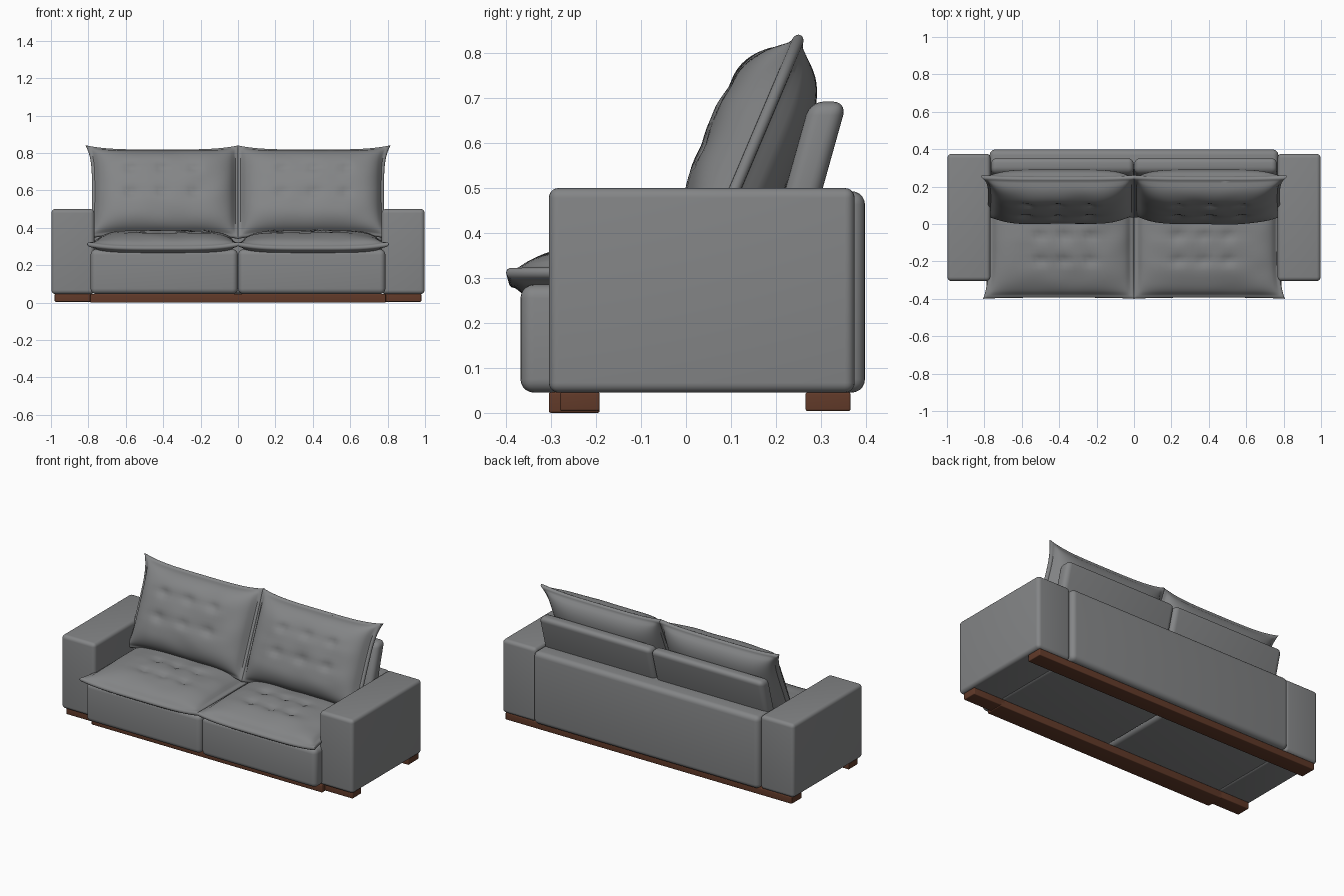
import bpy, bmesh, math
from mathutils import Matrix, Vector, noise

if "Cube" in bpy.data.objects:
    bpy.data.objects.remove(bpy.data.objects["Cube"])


def material(name, colour):
    m = bpy.data.materials.new(name)
    m.use_nodes = True
    m.diffuse_color = colour
    bsdf = m.node_tree.nodes["Principled BSDF"]
    bsdf.inputs["Base Color"].default_value = colour
    bsdf.inputs["Roughness"].default_value = 0.7
    return m


LEATHER = material("grey leather", (0.23, 0.235, 0.24, 1))
WOOD = material("brown wood", (0.12, 0.042, 0.022, 1))


def finish(bm, name, mat):
    bmesh.ops.recalc_face_normals(bm, faces=bm.faces)
    mesh = bpy.data.meshes.new(name)
    bm.to_mesh(mesh)
    bm.free()
    mesh.materials.append(mat)
    ob = bpy.data.objects.new(name, mesh)
    bpy.context.collection.objects.link(ob)
    bpy.ops.object.select_all(action='DESELECT')
    ob.select_set(True)
    bpy.context.view_layer.objects.active = ob
    bpy.ops.object.shade_smooth_by_angle(angle=math.radians(40))
    return ob


def box(name, lo, hi, radius, mat, lean=0.0):
    """Rounded box between two corners; lean shears y with height from the top."""
    lo, hi = Vector(lo), Vector(hi)
    bm = bmesh.new()
    bmesh.ops.create_cube(bm, size=1)
    for v in bm.verts:
        v.co = (lo + hi) / 2 + v.co * (hi - lo)
    bmesh.ops.bevel(bm, geom=bm.edges[:], offset=radius, segments=5,
                    profile=0.5, affect='EDGES')
    for v in bm.verts:
        v.co.y += lean * (v.co.z - hi.z)
    return finish(bm, name, mat)


def pillow(name, side, half, front, rear, tufts, pinch, place, sag=0.0, n=44):
    """Stuffed cushion with a piped seam: local x across, y along, z thick."""
    w, h = half
    rim = 0.013
    bm = bmesh.new()

    def point(i, j, face):
        u = math.sin(math.pi * (i / n - 0.5))
        v = math.sin(math.pi * (j / n - 0.5))
        # seam outline drawn in between the corners
        outer = pinch[0] if u > 0 else 0.004
        x = u * (w - outer * (1 - v ** 4))
        y = v * (h - pinch[1] * (1 - u ** 4))
        # piping thickness, then the stuffing
        edge = min((1 - abs(u)) * w, (1 - abs(v)) * h)
        t = rim * math.sqrt(max(0, 1 - max(0, 1 - edge / rim) ** 2))
        a, b = min(1, abs(u) * 1.06), min(1, abs(v) * 1.06)
        full = ((1 - a ** 5) * (1 - b ** 3.5)) ** 0.6
        t += full * (front if face > 0 else rear)
        if face > 0:
            for tx, ty in tufts:
                dx, dy = x - tx, y - ty
                t -= 0.014 * math.exp(-(dx * dx + dy * dy) / 0.0006)
                t -= 0.004 * math.exp(-dx * dx / 0.008 - dy * dy / 0.0005)
            t += full * 0.007 * noise.noise(Vector((x * 7, y * 9, side * 3)))
        z = face * t - sag * (1 - u ** 4) * max(0, -v)
        return place @ Vector((x, y, z))

    top, low = {}, {}
    for i in range(n + 1):
        for j in range(n + 1):
            top[i, j] = bm.verts.new(point(i, j, 1))
            border = i in (0, n) or j in (0, n)
            low[i, j] = top[i, j] if border else bm.verts.new(point(i, j, -1))
    for i in range(n):
        for j in range(n):
            for g in (top, low):
                bm.faces.new((g[i, j], g[i + 1, j], g[i + 1, j + 1], g[i, j + 1]))
    for v in bm.verts:
        v.co.x *= side
    return finish(bm, name, LEATHER)


# Seat, back and arm parts repeated on both sides
seat_tufts = [(x, y) for x in (-0.17, -0.03, 0.1) for y in (-0.11, 0.02)]
back_tufts = [(x, y) for x in (-0.17, 0.0, 0.17) for y in (-0.04, 0.1)]
seat_place = Matrix.Translation((0.402, -0.085, 0.312))
back_place = (Matrix.Translation((0.405, 0.148, 0.59))
              @ Matrix.Rotation(math.radians(67), 4, 'X'))

for side, tag in ((1, "left"), (-1, "right")):
    def span(x0, x1):
        return sorted((side * x0, side * x1))

    x0, x1 = span(0.768, 0.998)
    box(tag + "_arm", (x0, -0.305, 0.045), (x1, 0.375, 0.5), 0.022, LEATHER)
    x0, x1 = span(0.001, 0.788)
    box(tag + "_seat_base", (x0, -0.368, 0.045), (x1, 0.3, 0.285), 0.03, LEATHER)
    x0, x1 = span(0.001, 0.765)
    box(tag + "_back_bolster", (x0, 0.275, 0.4), (x1, 0.358, 0.692), 0.03,
        LEATHER, lean=0.28)
    pillow(tag + "_seat_cushion", side, (0.405, 0.315), 0.062, 0.045,
           seat_tufts, (0.03, 0.006), seat_place, sag=0.022)
    pillow(tag + "_back_cushion", side, (0.411, 0.272), 0.095, 0.09,
           back_tufts, (0.035, 0.025), back_place)
    # Set-back ends of the front rail
    x0, x1 = span(0.76, 0.98)
    box(tag + "_front_rail_end", (x0, -0.28, 0.004), (x1, -0.192, 0.046), 0.005, WOOD)

# Rear panel between the arms
box("back_panel", (-0.772, 0.24, 0.045), (0.772, 0.398, 0.493), 0.03, LEATHER)

# Wooden rails under the body
box("front_rail", (-0.79, -0.305, 0), (0.79, -0.192, 0.046), 0.005, WOOD)
box("rear_rail", (-0.98, 0.266, 0.004), (0.98, 0.366, 0.046), 0.005, WOOD)
